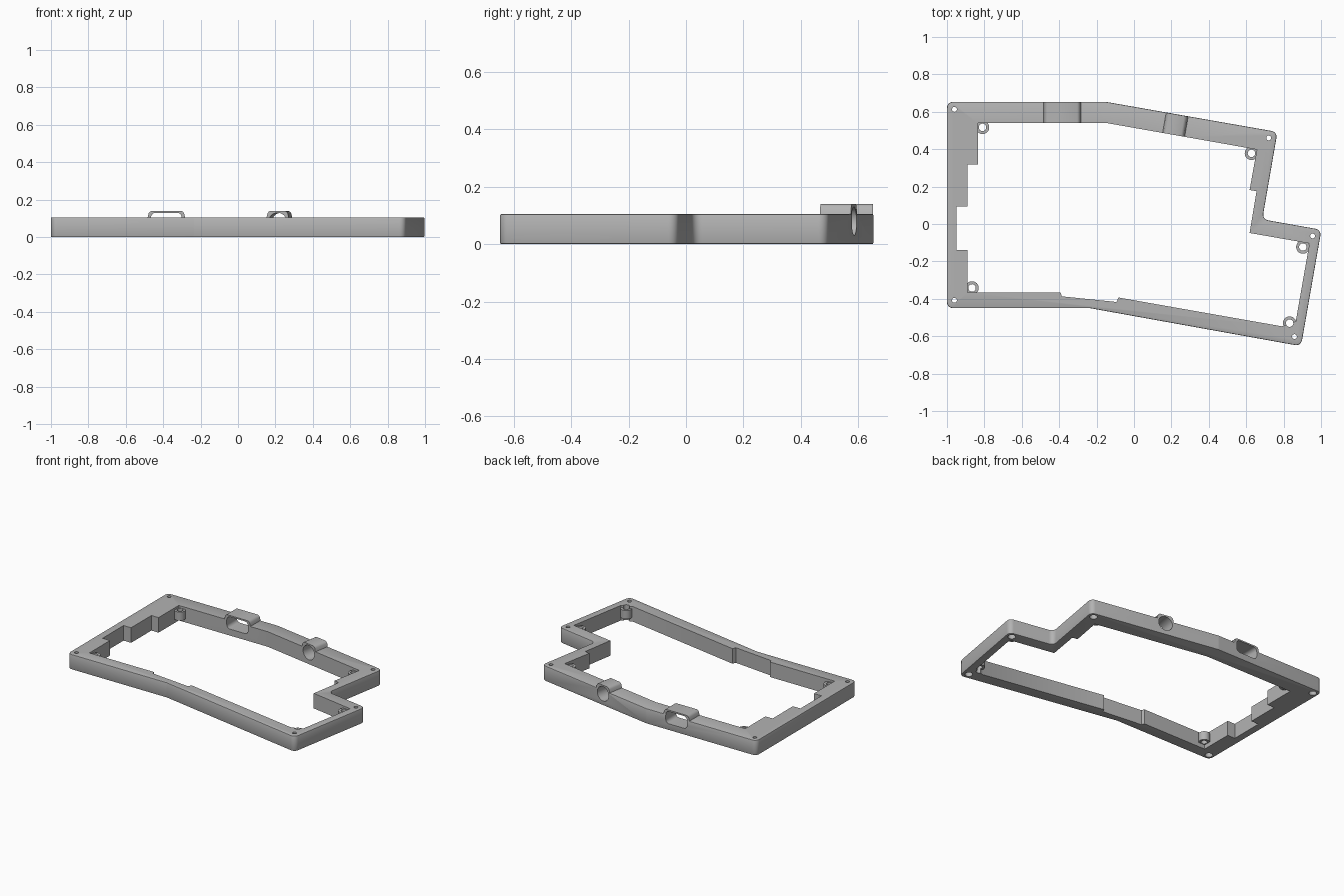
import bpy, bmesh
from math import radians, sin, cos, pi, tan
from mathutils import Vector, Matrix

cube = bpy.data.objects.get("Cube")
if cube:
    bpy.data.objects.remove(cube, do_unlink=True)

grey = bpy.data.materials.new("plain grey")
grey.use_nodes = True
colour = (0.45, 0.45, 0.45, 1)
grey.diffuse_color = colour
grey.node_tree.nodes["Principled BSDF"].inputs["Base Color"].default_value = colour

HEIGHT = 0.105
TILT = radians(-10)


def prism(name, points, low, high, matrix=None):
    """Extrude a flat outline from low to high, then place it."""
    bm = bmesh.new()
    face = bm.faces.new([bm.verts.new((p[0], p[1], low)) for p in points])
    new = bmesh.ops.extrude_face_region(bm, geom=[face])["geom"]
    bmesh.ops.translate(bm, vec=(0, 0, high - low),
                        verts=[v for v in new if isinstance(v, bmesh.types.BMVert)])
    if matrix:
        bm.transform(matrix)
    bmesh.ops.recalc_face_normals(bm, faces=bm.faces)
    mesh = bpy.data.meshes.new(name)
    bm.to_mesh(mesh)
    bm.free()
    mesh.materials.append(grey)
    obj = bpy.data.objects.new(name, mesh)
    bpy.context.collection.objects.link(obj)
    return obj


def rounded(points, radius, steps=6):
    """Replace every corner of an outline by an arc."""
    out = []
    pts = [Vector(p) for p in points]
    for i, p in enumerate(pts):
        a = (pts[i - 1] - p).normalized()
        b = (pts[(i + 1) % len(pts)] - p).normalized()
        half = a.angle(b) / 2
        reach = radius / tan(half)
        centre = p + (a + b).normalized() * radius / sin(half)
        start, end = p + a * reach - centre, p + b * reach - centre
        sweep = start.angle_signed(end)
        for k in range(steps + 1):
            out.append(centre + Matrix.Rotation(-sweep * k / steps, 2) @ start)
    return out


def circle(x, y, r, n=32):
    return [(x + r * cos(2 * pi * k / n), y + r * sin(2 * pi * k / n)) for k in range(n)]


def apply(obj, modifier):
    bpy.context.view_layer.objects.active = obj
    bpy.ops.object.modifier_apply(modifier=modifier.name)


def combine(obj, tool, operation):
    mod = obj.modifiers.new("join", "BOOLEAN")
    mod.operation, mod.solver, mod.object = operation, "EXACT", tool
    apply(obj, mod)
    bpy.data.objects.remove(tool, do_unlink=True)


# Outer case wall with softened rims
outer = [(-1, 0.653), (-0.15, 0.653), (0.767, 0.492), (0.686, 0.025), (1.002, -0.031),
         (0.893, -0.653), (-0.235, -0.45), (-1, -0.45)]
frame = prism("case_frame", rounded(outer, 0.032), 0, HEIGHT)
bevel = frame.modifiers.new("rim", "BEVEL")
bevel.width, bevel.segments = 0.005, 2
bevel.limit_method, bevel.angle_limit = "ANGLE", radians(60)
apply(frame, bevel)

# Port housings on the back wall: local x along the wall, y up, z towards the front
upright = Matrix.Rotation(radians(90), 4, "X")
wide_port = Matrix.Translation((-0.383, 0.653, 0)) @ upright
round_port = (Matrix.Translation((0.231, 0.586, 0)) @ Matrix.Rotation(TILT, 4, "Z") @ upright)


def hump(half):
    side = [(half, 0.1), (half - 0.006, 0.127), (half - 0.013, 0.136), (half - 0.022, 0.14)]
    low = [(half, 0.05)] + side
    return low + [(-x, z) for x, z in reversed(low)]


for place, half in ((wide_port, 0.101), (round_port, 0.061)):
    combine(frame, prism("housing", hump(half), 0.001, 0.113, place), "UNION")

# Stepped inner opening
inner = [(-0.775, 0.54), (-0.147, 0.54), (0.6, 0.408), (0.657, 0.398), (0.618, 0.182),
         (0.655, 0.175), (0.618, -0.048), (0.938, -0.104), (0.865, -0.52), (0.79, -0.547),
         (-0.083, -0.393), (-0.093, -0.417), (-0.385, -0.387), (-0.393, -0.366),
         (-0.89, -0.366), (-0.89, -0.139), (-0.948, -0.139), (-0.948, 0.093),
         (-0.89, 0.093), (-0.89, 0.317), (-0.835, 0.317), (-0.835, 0.54)]
combine(frame, prism("opening", inner, -0.1, 0.3), "DIFFERENCE")

# Port openings
slot = rounded([(-0.082, 0.045), (0.082, 0.045), (0.082, 0.13), (-0.082, 0.13)], 0.025)
combine(frame, prism("slot", slot, -0.1, 0.2, wide_port), "DIFFERENCE")
combine(frame, prism("jack", circle(0, 0.08, 0.05), -0.1, 0.2, round_port), "DIFFERENCE")

# Inner screw bosses
bosses = [(-0.81, 0.517), (-0.866, -0.342), (0.628, 0.378), (0.903, -0.123), (0.832, -0.53)]
for x, y in bosses:
    combine(frame, prism("boss", circle(x, y, 0.036), 0.03, 0.09), "UNION")
for x, y in bosses:
    combine(frame, prism("boss_hole", circle(x, y, 0.02), -0.1, 0.3), "DIFFERENCE")

# Corner screw holes, wider underneath
for x, y in ((-0.96, 0.613), (-0.96, -0.408), (0.72, 0.46), (0.955, -0.064), (0.858, -0.602)):
    combine(frame, prism("hole", circle(x, y, 0.013), -0.1, 0.3), "DIFFERENCE")
    combine(frame, prism("sink", circle(x, y, 0.025), -0.1, 0.03), "DIFFERENCE")

frame.select_set(True)
bpy.context.view_layer.objects.active = frame
bpy.ops.object.shade_smooth_by_angle(angle=radians(30))
